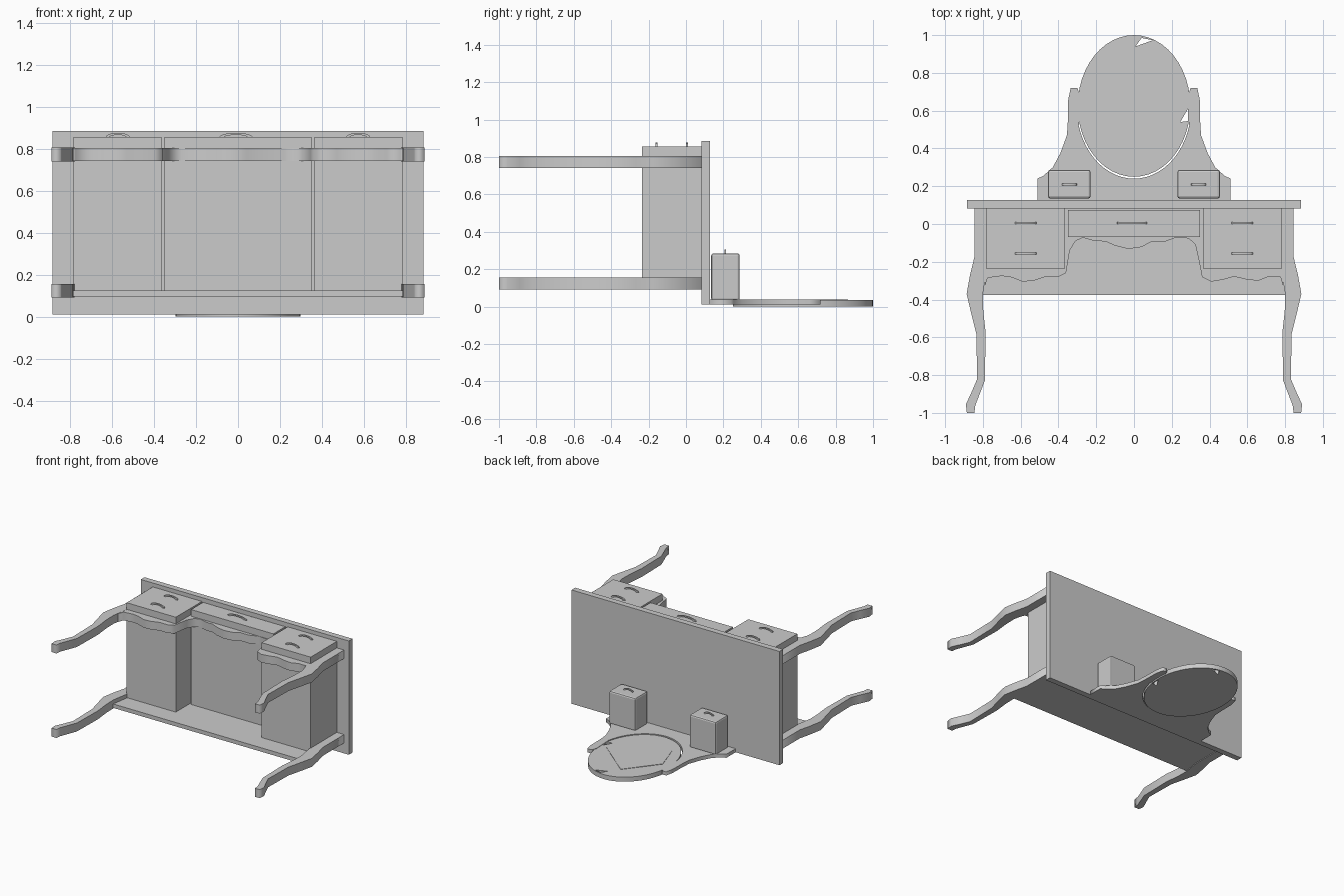
import bpy, math

cube = bpy.data.objects.get("Cube")
if cube:
    bpy.data.objects.remove(cube, do_unlink=True)

grey = bpy.data.materials.new("plain grey")
grey.use_nodes = True
COLOUR = (0.6, 0.6, 0.6, 1)
grey.diffuse_color = COLOUR
grey.node_tree.nodes["Principled BSDF"].inputs["Base Color"].default_value = COLOUR


def box(name, x, y, z, bevel=0):
    """Box from (min, max) pairs."""
    spans = (x, y, z)
    bpy.ops.mesh.primitive_cube_add(size=1, location=[sum(s) / 2 for s in spans])
    ob = bpy.context.object
    ob.name = name
    ob.scale = [s[1] - s[0] for s in spans]
    bpy.ops.object.transform_apply(location=False, rotation=False, scale=True)
    ob.data.materials.append(grey)
    if bevel:
        mod = ob.modifiers.new("rounded edges", 'BEVEL')
        mod.width, mod.segments = bevel, 2
    return ob


def prism(name, loops, low, high, upright=False):
    """Filled outline with optional holes, extruded along z (or y if upright)."""
    cu = bpy.data.curves.new(name, 'CURVE')
    cu.dimensions, cu.fill_mode = '2D', 'BOTH'
    cu.extrude = (high - low) / 2
    for loop in loops:
        sp = cu.splines.new('POLY')
        sp.points.add(len(loop) - 1)
        for p, (a, b) in zip(sp.points, loop):
            p.co = (a, b, 0, 1)
        sp.use_cyclic_u = True
    ob = bpy.data.objects.new(name, cu)
    bpy.context.collection.objects.link(ob)
    mid = (low + high) / 2
    ob.location = (0, mid, 0) if upright else (0, 0, mid)
    ob.rotation_euler.x = math.pi / 2 if upright else 0
    bpy.ops.object.select_all(action='DESELECT')
    ob.select_set(True)
    bpy.context.view_layer.objects.active = ob
    bpy.ops.object.convert(target='MESH')
    ob = bpy.context.object
    ob.data.materials.clear()
    ob.data.materials.append(grey)
    return ob


def arc(cx, cy, rx, ry, start, end, n):
    angles = [math.radians(start + (end - start) * i / n) for i in range(n + 1)]
    return [(cx + rx * math.cos(a), cy + ry * math.sin(a)) for a in angles]


def flip(points):
    return [(-x, y) for x, y in reversed(points)]


def handle(name, x, y, z, half, height):
    """Thin arched pull standing on a drawer front."""
    outline = arc(x, z, half, height, 0, 180, 10) + arc(x, z, half * 0.7, height * 0.55, 180, 0, 10)
    prism(name, [outline], y - 0.005, y + 0.005, upright=True)


# Table top and back panel
box("table_top", (-0.885, 0.885), (0.083, 0.128), (0.01, 0.885))
box("back_panel", (-0.8, 0.8), (-0.375, 0.083), (0.095, 0.125))

# Curved legs
leg = [(0.845, 0.083), (0.845, -0.175), (0.868, -0.27), (0.886, -0.37), (0.865, -0.46),
       (0.835, -0.58), (0.83, -0.82), (0.86, -0.89), (0.89, -0.955), (0.885, -1),
       (0.845, -1), (0.84, -0.96), (0.79, -0.83), (0.785, -0.58), (0.798, -0.46),
       (0.80, -0.37), (0.78, -0.25), (0.78, 0.083)]
for end, low in (("front", 0.74), ("back", 0.09)):
    for side, pts in (("left", leg), ("right", flip(leg))):
        prism(f"{end}_{side}_leg", [pts], low, low + 0.065)

# Scalloped apron
scallop = [(-0.79, -0.33), (-0.775, -0.285), (-0.70, -0.275), (-0.65, -0.282), (-0.59, -0.305),
           (-0.53, -0.30), (-0.47, -0.28), (-0.40, -0.28), (-0.36, -0.26), (-0.34, -0.14),
           (-0.31, -0.09), (-0.27, -0.072), (-0.21, -0.09), (-0.15, -0.092), (-0.10, -0.115),
           (-0.03, -0.132), (0.04, -0.122), (0.09, -0.095), (0.16, -0.095), (0.22, -0.072),
           (0.29, -0.076), (0.325, -0.11), (0.345, -0.2), (0.36, -0.28), (0.41, -0.305),
           (0.47, -0.295), (0.53, -0.278), (0.60, -0.295), (0.66, -0.3), (0.71, -0.28),
           (0.775, -0.28), (0.79, -0.33)]
prism("apron", [scallop + [(0.79, 0.083), (-0.79, 0.083)]], 0.741, 0.804)

# Drawer units and their pulls
for side, s in (("left", 1), ("right", -1)):
    box(f"{side}_drawer_unit", sorted((s * 0.365, s * 0.783)), (-0.235, 0.084), (0.124, 0.855))
    for row, y in (("upper", 0.005), ("lower", -0.157)):
        handle(f"{side}_{row}_handle", s * 0.573, y, 0.854, 0.058, 0.022)
    box(f"{side}_trinket_drawer", sorted((s * 0.23, s * 0.455)), (0.135, 0.287), (0.03, 0.285), 0.012)
    handle(f"{side}_trinket_handle", s * 0.342, 0.21, 0.284, 0.04, 0.02)
box("centre_drawer", (-0.35, 0.35), (-0.07, 0.075), (0.124, 0.855))
handle("centre_handle", -0.01, 0.005, 0.854, 0.08, 0.022)

# Mirror support with curved posts
post = [(0.512, 0.128), (0.512, 0.24), (0.48, 0.255), (0.43, 0.30), (0.39, 0.375), (0.355, 0.47),
        (0.35, 0.55), (0.348, 0.66), (0.335, 0.72), (0.30, 0.72), (0.285, 0.68)]
cradle = arc(0, 0.62, 0.303, 0.38, -15, -165, 24)
prism("mirror_support", [post + cradle + flip(post)], 0.01, 0.038)

# Oval mirror with two small notches and a thin pane
oval = arc(0, 0.625, 0.298, 0.375, 0, 360, 48)[:-1]
top_notch = [(0.008, 0.94), (0.04, 0.985), (0.10, 0.973)]
side_notch = [(0.245, 0.54), (0.286, 0.545), (0.286, 0.61)]
prism("mirror_oval", [oval, top_notch, side_notch], 0, 0.035)
pane = [(-0.05, 0.865), (-0.24, 0.625), (-0.17, 0.415), (0.23, 0.535), (0.24, 0.625)]
prism("mirror_pane", [pane], 0.03, 0.038)
